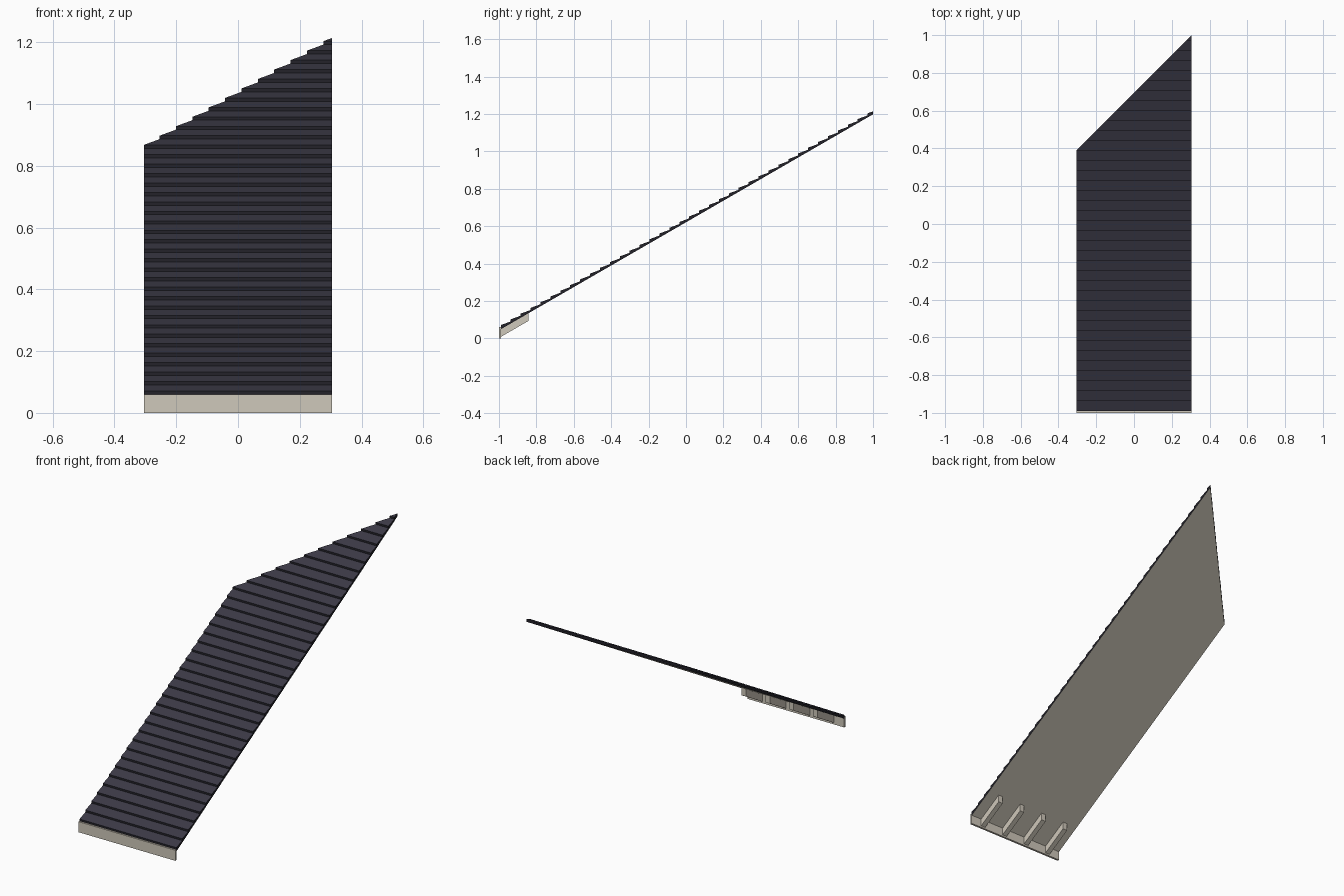
import bpy, bmesh, math
from mathutils import Vector

if "Cube" in bpy.data.objects:
    bpy.data.objects.remove(bpy.data.objects["Cube"])

HALF_W = 0.305
SLOPE = math.tan(math.radians(30))
Y0, Y1 = -0.99, 1.0
PITCH = 0.053


def material(name, rgb):
    m = bpy.data.materials.new(name)
    m.diffuse_color = (*[(c / 255) ** 2.2 for c in rgb], 1)
    m.use_nodes = True
    m.node_tree.nodes["Principled BSDF"].inputs["Base Color"].default_value = m.diffuse_color
    return m


SHINGLE = material("charcoal shingle", (62, 60, 72))
EDGE = material("dark shingle edge", (40, 39, 46))
CREAM = material("cream timber", (206, 199, 185))


def underside(y):
    return 1.198 - SLOPE * (1 - y)


def extrude_profile(name, profile, x0, x1, mats, pick=None, hip_cut=False):
    """Extrude a (y, z) outline along x, optionally trimmed on the diagonal."""
    bm = bmesh.new()
    face = bm.faces.new([bm.verts.new((x0, y, z)) for y, z in profile])
    ext = bmesh.ops.extrude_face_region(bm, geom=[face])
    verts = [g for g in ext["geom"] if isinstance(g, bmesh.types.BMVert)]
    bmesh.ops.translate(bm, verts=verts, vec=(x1 - x0, 0, 0))
    if hip_cut:
        cut = bmesh.ops.bisect_plane(
            bm, geom=bm.verts[:] + bm.edges[:] + bm.faces[:],
            plane_co=Vector((HALF_W, Y1, 0)), plane_no=Vector((-1, 1, 0)),
            clear_outer=True)
        edges = [g for g in cut["geom_cut"] if isinstance(g, bmesh.types.BMEdge)]
        bmesh.ops.holes_fill(bm, edges=edges, sides=0)
    bmesh.ops.recalc_face_normals(bm, faces=bm.faces[:])
    if pick:
        for f in bm.faces:
            f.material_index = pick(f.normal)
    mesh = bpy.data.meshes.new(name)
    bm.to_mesh(mesh)
    bm.free()
    for m in mats:
        mesh.materials.append(m)
    ob = bpy.data.objects.new(name, mesh)
    bpy.context.collection.objects.link(ob)
    return ob


# Roof slab: flat underside, overlapping shingle courses on top
END = Y1 + PITCH
outline = [(END, underside(END)), (Y0, underside(Y0))]
y = Y0
while y < END - PITCH / 2:
    top = min(y + PITCH, END)
    outline.append((y, underside(y) + 0.022))
    outline.append((top, underside(top) + 0.011))
    y += PITCH


def roof_colour(n):
    if n.z > 0.5:
        return 0          # exposed shingle faces
    if n.z < -0.7:
        return 2          # boarded underside
    return 1              # butts and cut edges


extrude_profile("shingled_roof", outline, -HALF_W, HALF_W,
                [SHINGLE, EDGE, CREAM], roof_colour, hip_cut=True)

# Fascia board along the eave
extrude_profile("fascia", [(-1, 0), (-0.988, 0), (-0.988, 0.06), (-1, 0.06)],
                -HALF_W, HALF_W, [CREAM])

# Rafter tails behind the fascia
for i in range(4):
    x = -0.225 + 0.15 * i
    ya, yb = -0.988, -0.842
    extrude_profile(f"rafter_tail_{i + 1}",
                    [(ya, underside(ya) - 0.041), (yb, underside(yb) - 0.041),
                     (yb, underside(yb) + 0.002), (ya, underside(ya) + 0.002)],
                    x - 0.014, x + 0.014, [CREAM])
